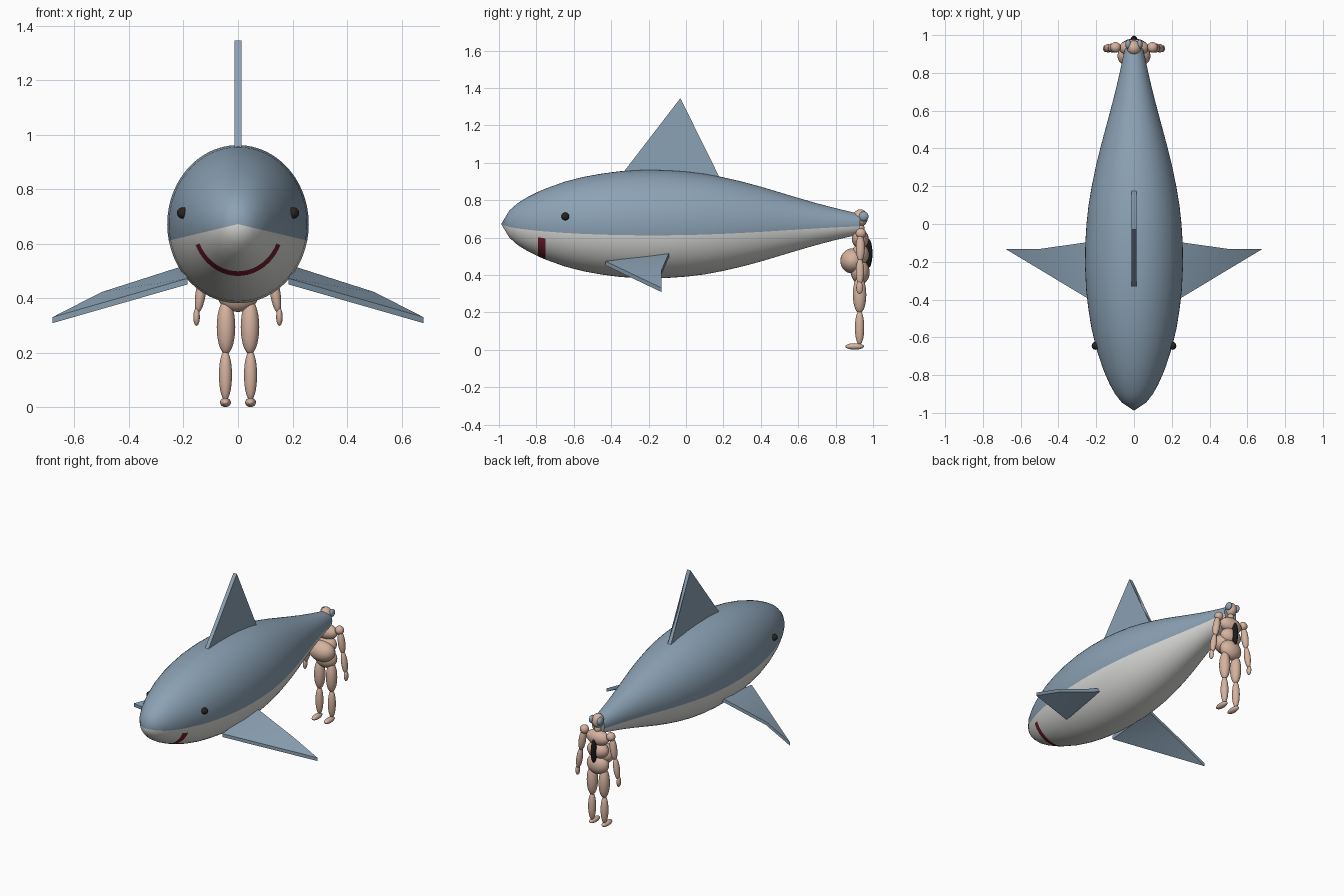
import bpy, bmesh, math
from mathutils import Matrix, Vector

if "Cube" in bpy.data.objects:
    bpy.data.objects.remove(bpy.data.objects["Cube"])


def material(name, color):
    m = bpy.data.materials.new(name)
    m.diffuse_color = (*color, 1)
    m.use_nodes = True
    m.node_tree.nodes["Principled BSDF"].inputs["Base Color"].default_value = m.diffuse_color
    return m


BLUE = material("slate_blue", (0.26, 0.36, 0.46))
PALE = material("pale_belly", (0.72, 0.73, 0.70))
RED = material("dark_red", (0.17, 0.015, 0.03))
DARK = material("eye_dark", (0.022, 0.016, 0.014))
SKIN = material("skin", (0.67, 0.45, 0.35))
BLACK = material("black", (0.01, 0.01, 0.012))


def finish(bm, name, *mats, angle=35):
    bmesh.ops.recalc_face_normals(bm, faces=bm.faces)
    me = bpy.data.meshes.new(name)
    bm.to_mesh(me)
    bm.free()
    for m in mats:
        me.materials.append(m)
    ob = bpy.data.objects.new(name, me)
    bpy.context.collection.objects.link(ob)
    bpy.ops.object.select_all(action='DESELECT')
    ob.select_set(True)
    bpy.context.view_layer.objects.active = ob
    bpy.ops.object.shade_smooth_by_angle(angle=math.radians(angle))
    return ob


def ellipsoid(name, center, radii, mat, tilt=0):
    """Scaled sphere, tilt turns it about y."""
    bm = bmesh.new()
    bmesh.ops.create_uvsphere(bm, u_segments=24, v_segments=14, radius=1)
    bm.transform(Matrix.Translation(center) @ Matrix.Rotation(tilt, 4, 'Y')
                 @ Matrix.Diagonal((*radii, 1)))
    return finish(bm, name, mat)


def slab(name, outline, offset, mat):
    """Outline thickened by +-offset."""
    bm = bmesh.new()
    off = Vector(offset)
    a = [bm.verts.new(Vector(p) + off) for p in outline]
    b = [bm.verts.new(Vector(p) - off) for p in outline]
    n = len(outline)
    # fan triangles keep a slightly twisted outline clean
    for ring in (a, b):
        for i in range(1, n - 1):
            bm.faces.new((ring[0], ring[i], ring[i + 1]))
    for i in range(n):
        j = (i + 1) % n
        bm.faces.new((a[i], a[j], b[j], b[i]))
    return finish(bm, name, mat)


# Body: elliptical rings along y, belly and mouth coloured by angle and position
RINGS = [(-.945, .072), (-.9, .112), (-.85, .143), (-.79, .173), (-.75, .19),
         (-.65, .226), (-.55, .252), (-.45, .27), (-.35, .283), (-.22, .29),
         (-.1, .288), (0, .281), (.1, .269), (.2, .25), (.3, .227), (.4, .2),
         (.5, .17), (.6, .14), (.7, .111), (.8, .085), (.88, .066), (.93, .053)]
SEG, ZC, RATIO = 60, 0.672, 0.895
bm = bmesh.new()
rows = []
for y, r in RINGS:
    rows.append([bm.verts.new((r * RATIO * math.cos(t), y, ZC + r * math.sin(t)))
                 for t in (2 * math.pi * i / SEG for i in range(SEG))])
tip = bm.verts.new((0, -.988, ZC))


def body_color(i, k):
    deg = (i + .5) * 360 / SEG
    if k == 3 and 204 < deg < 336:
        return 2
    return 1 if 192 < deg < 348 else 0


for i in range(SEG):
    j = (i + 1) % SEG
    bm.faces.new((tip, rows[0][i], rows[0][j])).material_index = body_color(i, -1)
    for k in range(len(rows) - 1):
        f = bm.faces.new((rows[k][i], rows[k][j], rows[k + 1][j], rows[k + 1][i]))
        f.material_index = body_color(i, k)
bm.faces.new(rows[-1])
finish(bm, "body", BLUE, PALE, RED, angle=50)

# Dorsal fin
slab("dorsal_fin", [(0, -.03, 1.345), (0, .07, 1.1), (0, .185, .91),
                    (0, .1, .88), (0, -.25, .92), (0, -.33, .955)],
     (.0125, 0, 0), BLUE)

for s, side in ((-1, "left"), (1, "right")):
    # Pectoral fins and eyes
    slab(side + "_pectoral_fin",
         [(s * .185, -.43, .462), (s * .68, -.132, .32), (s * .5, -.132, .412),
          (s * .2, -.09, .508)], (0, 0, .011), BLUE)
    ellipsoid(side + "_eye", (s * .203, -.645, .713), (.021, .021, .021), DARK)

    # Legs of the standing figure
    ellipsoid(side + "_thigh", (s * .044, .928, .295), (.034, .036, .1), SKIN)
    ellipsoid(side + "_shin", (s * .046, .928, .118), (.024, .025, .092), SKIN)
    ellipsoid(side + "_foot", (s * .046, .902, .018), (.02, .05, .017), SKIN)

    # Arms
    ellipsoid(side + "_shoulder", (s * .098, .935, .622), (.028, .028, .028), SKIN)
    ellipsoid(side + "_upper_arm", (s * .115, .932, .545), (.022, .024, .075), SKIN, -s * .15)
    ellipsoid(side + "_forearm", (s * .137, .93, .418), (.019, .022, .072), SKIN, -s * .15)
    ellipsoid(side + "_hand", (s * .152, .928, .332), (.012, .018, .033), SKIN)

    # Small blue lobes beside the head
    ellipsoid(side + "_tail_lobe", (s * .03, .95, .713), (.016, .026, .026), BLUE)

# Head and torso
for name, c, r in (("head", (0, .932, .705), (.037, .04, .046)),
                   ("neck", (0, .93, .65), (.022, .024, .03)),
                   ("chest", (0, .932, .592), (.08, .045, .05)),
                   ("waist", (0, .932, .51), (.074, .048, .055)),
                   ("belly", (0, .89, .475), (.088, .065, .067)),
                   ("hips", (0, .932, .415), (.076, .05, .065))):
    ellipsoid(name, c, r, SKIN)

# Dark panel on the back
ellipsoid("back_panel", (0, .975, .515), (.018, .022, .078), BLACK)
